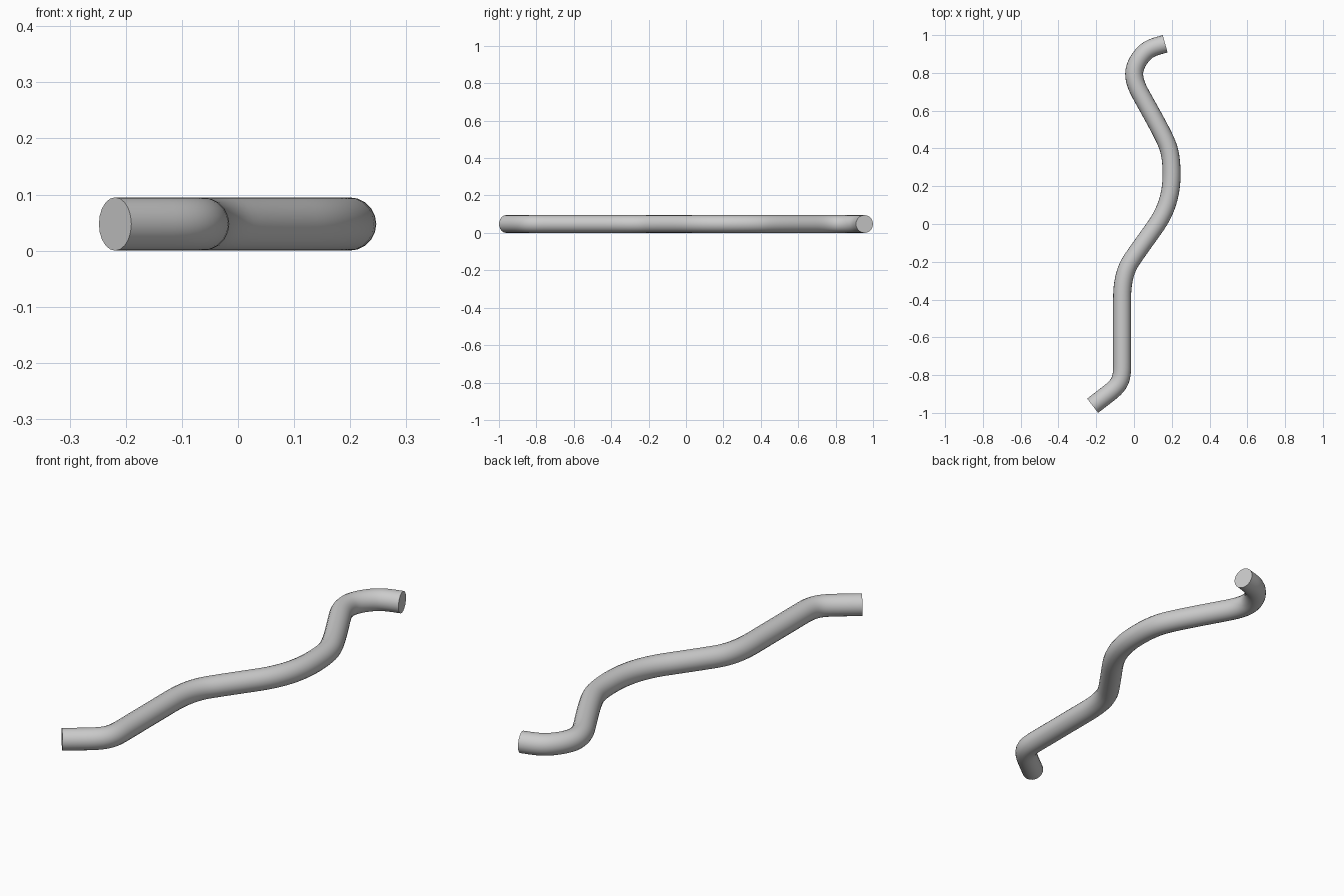
import bpy, math
from mathutils import Vector

if "Cube" in bpy.data.objects:
    bpy.data.objects.remove(bpy.data.objects["Cube"])

RADIUS = 0.0475

# Path of the bent rod: x, y, heading (degrees), handle in, handle out
path = [
    (-0.219, -0.962, 37.5, 0.03, 0.03),
    (-0.132, -0.895, 38, 0.03, 0.07),
    (-0.063, -0.755, 90, 0.07, 0.11),
    (-0.063, -0.400, 90, 0.11, 0.075),
    (-0.012, -0.190, 56, 0.075, 0.07),
    (0.115, -0.010, 55, 0.07, 0.09),
    (0.199, 0.260, 90, 0.11, 0.055),
    (0.178, 0.415, 110, 0.05, 0.06),
    (0.045, 0.670, 119, 0.09, 0.045),
    (0.001, 0.795, 90, 0.045, 0.04),
    (0.056, 0.906, 44, 0.04, 0.04),
    (0.165, 0.954, 15.5, 0.05, 0.03),
]

curve = bpy.data.curves.new("bent_rod", 'CURVE')
curve.dimensions = '3D'
curve.resolution_u = 10
curve.bevel_depth = RADIUS
curve.bevel_resolution = 8
curve.use_fill_caps = True

spline = curve.splines.new('BEZIER')
spline.bezier_points.add(len(path) - 1)
for p, (x, y, deg, hin, hout) in zip(spline.bezier_points, path):
    a = math.radians(deg)
    d = Vector((math.cos(a), math.sin(a), 0))
    p.handle_left_type = p.handle_right_type = 'FREE'
    p.co = Vector((x, y, RADIUS))
    p.handle_left = p.co - d * hin
    p.handle_right = p.co + d * hout

rod = bpy.data.objects.new("bent_rod", curve)
bpy.context.collection.objects.link(rod)

# Turn into a mesh with smooth sides and crisp flat end caps
bpy.context.view_layer.objects.active = rod
rod.select_set(True)
bpy.ops.object.convert(target='MESH')
bpy.ops.object.shade_smooth_by_angle(angle=math.radians(40))
